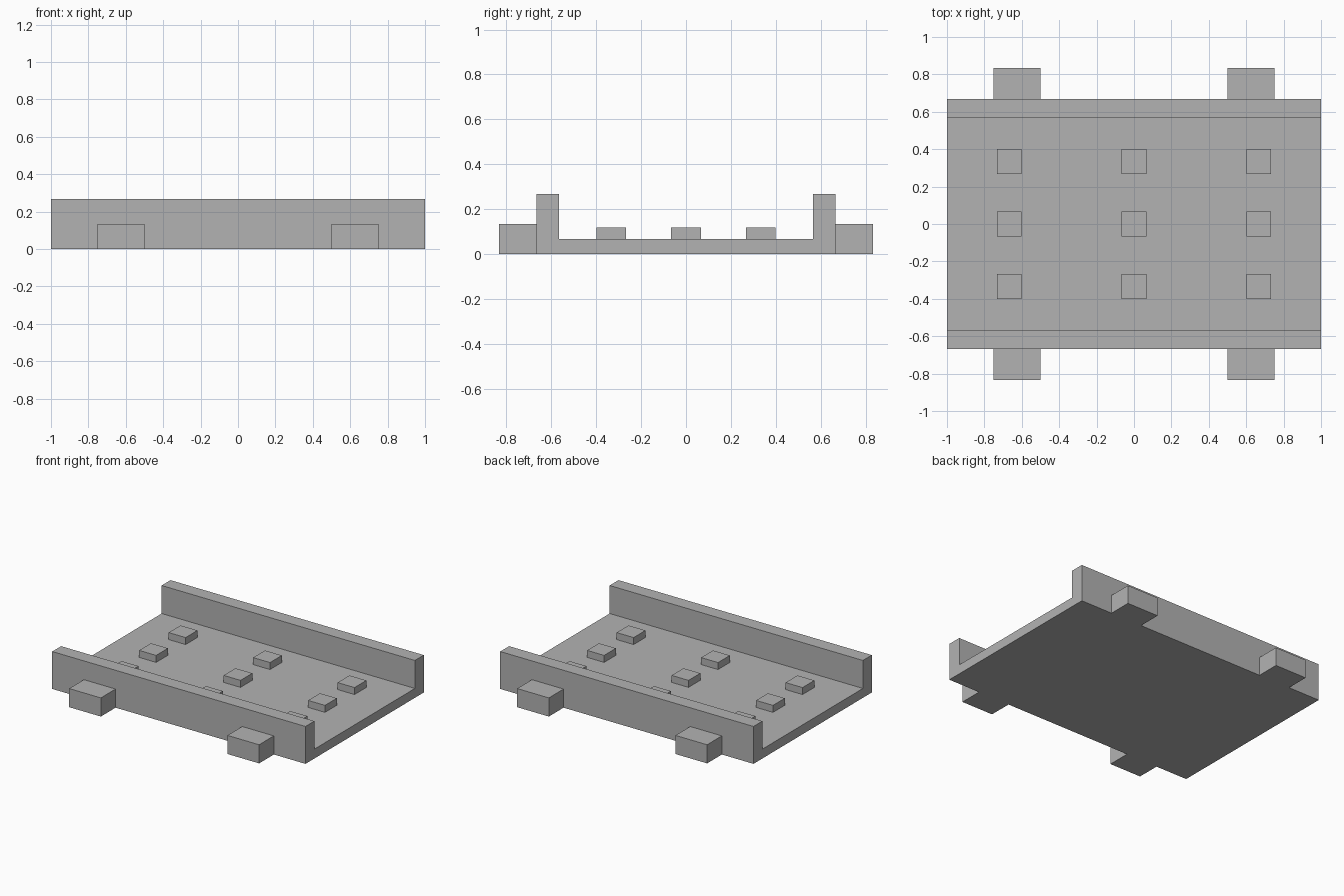
import bpy
import bmesh

cube = bpy.data.objects.get("Cube")
if cube:
    bpy.data.objects.remove(cube, do_unlink=True)

grey = bpy.data.materials.new("plain_grey")
grey.use_nodes = True
GREY = (0.45, 0.45, 0.45, 1)
grey.diffuse_color = GREY
grey.node_tree.nodes["Principled BSDF"].inputs["Base Color"].default_value = GREY


def extrude_profile(name, profile, x0, x1):
    """Extrude a closed (y, z) profile along x from x0 to x1."""
    bm = bmesh.new()
    face = bm.faces.new([bm.verts.new((x0, y, z)) for y, z in profile])
    result = bmesh.ops.extrude_face_region(bm, geom=[face])
    verts = [v for v in result["geom"] if isinstance(v, bmesh.types.BMVert)]
    bmesh.ops.translate(bm, verts=verts, vec=(x1 - x0, 0, 0))
    bmesh.ops.recalc_face_normals(bm, faces=bm.faces)
    mesh = bpy.data.meshes.new(name)
    bm.to_mesh(mesh)
    bm.free()
    mesh.materials.append(grey)
    obj = bpy.data.objects.new(name, mesh)
    bpy.context.collection.objects.link(obj)
    return obj


def box(name, x0, x1, y0, y1, z0, z1):
    return extrude_profile(name, [(y0, z0), (y1, z0), (y1, z1), (y0, z1)], x0, x1)


OUTER, INNER = 0.667, 0.567
FLOOR, WALL = 0.067, 0.267

# Channel: floor plate with a raised wall along the front and back
half = [(OUTER, 0), (OUTER, WALL), (INNER, WALL), (INNER, FLOOR)]
extrude_profile("channel_body", half + [(-y, z) for y, z in reversed(half)], -1, 1)

# Side lugs outside the walls
for side, x in (("right", -0.625), ("left", 0.625)):
    for end, s in (("front", -1), ("back", 1)):
        y0, y1 = sorted((s * OUTER, s * 0.833))
        box(f"{end}_{side}_lug", x - 0.125, x + 0.125, y0, y1, 0, 0.133)

# Three by three grid of studs on the floor
R = 0.0667
for col in (-1, 0, 1):
    for row in (-1, 0, 1):
        x, y = col * 0.667, row * 0.333
        box(f"floor_stud_{col + 2}_{row + 2}", x - R, x + R, y - R, y + R, FLOOR, 0.117)
